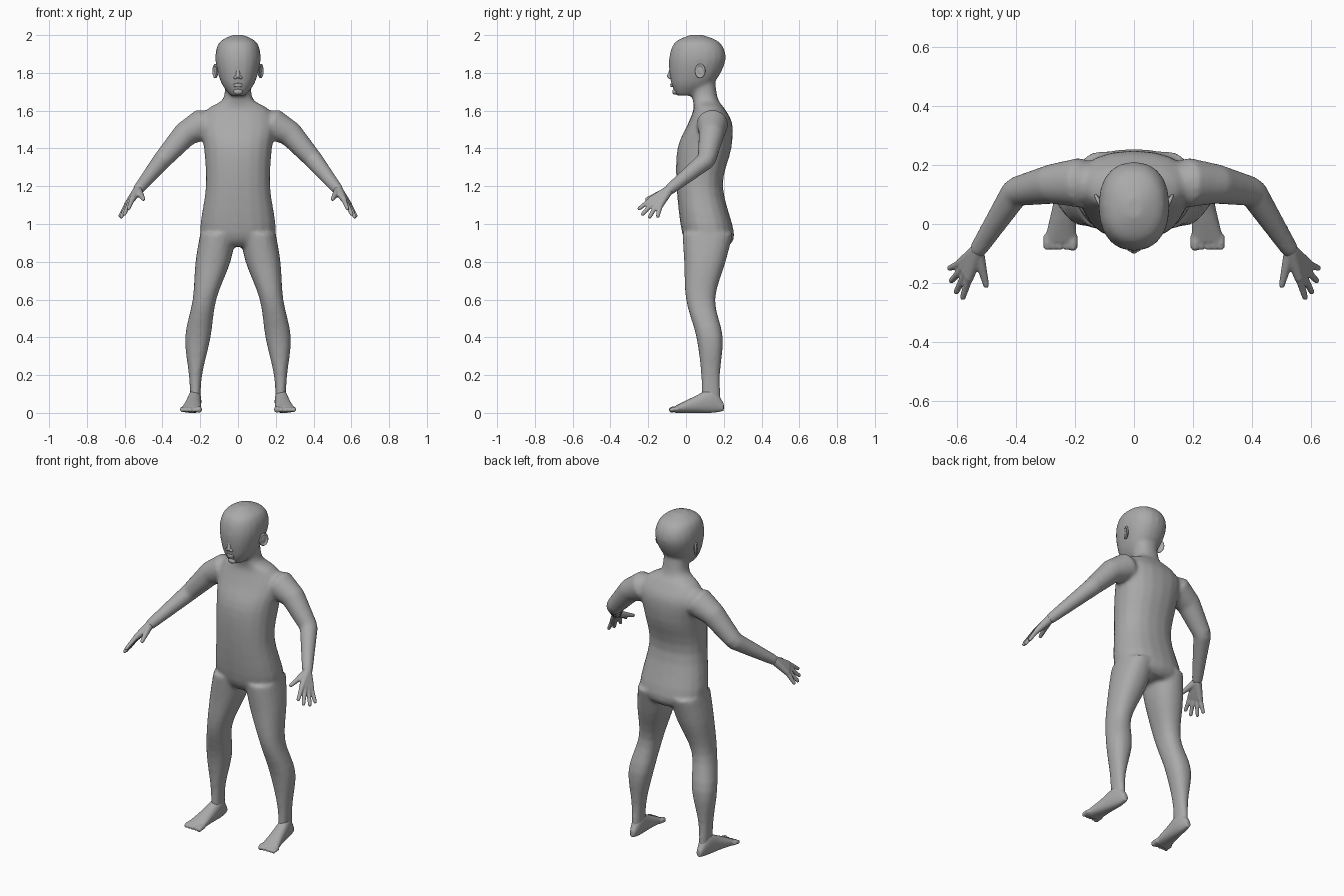
import bpy, bmesh, math
from mathutils import Vector, Matrix

cube = bpy.data.objects.get("Cube")
if cube:
    bpy.data.objects.remove(cube, do_unlink=True)

GREY = (0.4, 0.4, 0.4, 1)
clay = bpy.data.materials.new("clay grey")
clay.use_nodes = True
clay.diffuse_color = GREY
clay.node_tree.nodes["Principled BSDF"].inputs["Base Color"].default_value = GREY
SIDES = 20
STEPS = 4


def skin(bm, loops):
    """Bridge matching loops of points and cap both ends."""
    rings = [[bm.verts.new(point) for point in loop] for loop in loops]
    for lower, upper in zip(rings, rings[1:]):
        for i in range(len(lower)):
            j = (i + 1) % len(lower)
            bm.faces.new((lower[i], lower[j], upper[j], upper[i]))
    bm.faces.new(rings[0][::-1])
    bm.faces.new(rings[-1])


def circle(sides):
    """Cosine and sine around one turn."""
    for i in range(sides):
        angle = math.tau * i / sides
        yield math.cos(angle), math.sin(angle)


def section(at, inner, outer, front, back):
    return Vector((at, inner, outer, front, back))


def even(height, half, front, back):
    """Section centred on the middle of the figure."""
    return section(height, -half, half, front, back)


def blend(keys):
    """Smooth curve through the key sections."""
    padded = [keys[0], *keys, keys[-1]]
    for a, b, c, d in zip(padded, padded[1:], padded[2:], padded[3:]):
        for step in range(STEPS):
            t = step / STEPS
            bend = (c - a) * t + (a * 2 - b * 5 + c * 4 - d) * t**2 + (b * 3 - a - c * 3 + d) * t**3
            yield b + bend / 2
    yield keys[-1]


def loft(bm, keys, side=1, lengthwise=False):
    """Rounded sections stacked upward, or along the foot if lengthwise."""
    loops = []
    for at, inner, outer, front, back in blend(keys):
        loop = []
        for c, s in circle(SIDES):
            c, s = (math.copysign(abs(value) ** 0.88, value) for value in (c, s))
            x = side * (inner + outer + (outer - inner) * c) / 2
            other = (front + back + (back - front) * s) / 2
            loop.append((x, at, other) if lengthwise else (x, other, at))
        loops.append(loop)
    skin(bm, loops)


def tube(bm, path, start, end, side=1, up=Vector((0, 0, 1))):
    """Tapering round tube along a path, with rounded ends."""
    points = [Vector((side * x, y, z)) for x, y, z in path]
    radii = [start + (end - start) * i / (len(points) - 1) for i in range(len(points))]
    head_cap = points[0] + (points[0] - points[1]).normalized() * start * 0.6
    tail_cap = points[-1] + (points[-1] - points[-2]).normalized() * end * 0.6
    points = [head_cap, *points, tail_cap]
    radii = [start * 0.6, *radii, end * 0.6]
    loops = []
    for i, (point, radius) in enumerate(zip(points, radii)):
        along = points[min(i + 1, len(points) - 1)] - points[max(i - 1, 0)]
        u = along.cross(up).normalized()
        v = along.cross(u).normalized()
        loops.append([point + (u * c + v * s) * radius for c, s in circle(SIDES)])
    skin(bm, loops)


def blob(bm, centre, size, turn=0):
    """Ellipsoid turned about the vertical."""
    place = Matrix.Translation(centre) @ Matrix.Rotation(turn, 4, "Z")
    bmesh.ops.create_uvsphere(bm, u_segments=SIDES, v_segments=SIDES // 2, radius=1,
                              matrix=place @ Matrix.Diagonal((*size, 1)))


def finish(bm, name, voxel, smooth):
    """Fuse overlapping volumes into one smooth skin."""
    bmesh.ops.recalc_face_normals(bm, faces=bm.faces)
    mesh = bpy.data.meshes.new(name)
    bm.to_mesh(mesh)
    bm.free()
    mesh.materials.append(clay)
    obj = bpy.data.objects.new(name, mesh)
    bpy.context.collection.objects.link(obj)
    fuse = obj.modifiers.new("fuse", "REMESH")
    fuse.mode = "VOXEL"
    fuse.voxel_size = voxel
    fuse.use_smooth_shade = True
    soften = obj.modifiers.new("soften", "SMOOTH")
    soften.factor = 0.5
    soften.iterations = smooth


# Torso, head and leg sections
torso = [even(height=0.88, half=0.12, front=0.03, back=0.22),
         even(height=0.95, half=0.2, front=-0.02, back=0.255),
         even(height=1.2, half=0.17, front=-0.05, back=0.195),
         even(height=1.4, half=0.18, front=-0.045, back=0.24),
         even(height=1.53, half=0.2, front=0.01, back=0.245),
         even(height=1.61, half=0.16, front=0.04, back=0.205),
         even(height=1.66, half=0.08, front=0.035, back=0.17),
         even(height=1.75, half=0.07, front=0.02, back=0.155)]
head = [even(height=1.68, half=0.04, front=-0.05, back=0.04),
        even(height=1.75, half=0.09, front=-0.08, back=0.15),
        even(height=1.87, half=0.12, front=-0.09, back=0.21),
        even(height=1.96, half=0.1, front=-0.06, back=0.18),
        even(height=2, half=0.03, front=0.02, back=0.09)]
leg = [section(at=0.95, inner=0.01, outer=0.2, front=-0.02, back=0.25),
       section(at=0.8, inner=0.04, outer=0.225, front=-0.01, back=0.21),
       section(at=0.6, inner=0.115, outer=0.24, front=0, back=0.155),
       section(at=0.4, inner=0.145, outer=0.28, front=0.055, back=0.195),
       section(at=0.2, inner=0.19, outer=0.26, front=0.08, back=0.18),
       section(at=0.05, inner=0.2, outer=0.25, front=0.08, back=0.185)]

# Foot sections run from heel to toe; front and back are sole and top
foot_keys = [section(at=0.2, inner=0.21, outer=0.24, front=0.01, back=0.05),
             section(at=0.14, inner=0.195, outer=0.26, front=0, back=0.125),
             section(at=0.04, inner=0.195, outer=0.28, front=0, back=0.085),
             section(at=-0.06, inner=0.195, outer=0.305, front=0, back=0.035)]

shoulder, deltoid = Vector((0.18, 0.14, 1.53)), Vector((0.28, 0.135, 1.475))
elbow, wrist = Vector((0.4, 0.11, 1.34)), Vector((0.53, -0.09, 1.18))
first_knuckle, last_knuckle = Vector((0.56, -0.185, 1.13)), Vector((0.59, -0.135, 1.1))
first_tip, last_tip = Vector((0.58, -0.25, 1.08)), Vector((0.625, -0.15, 1.04))
thumb_tip = Vector((0.5, -0.21, 1.13))

body = bmesh.new()
loft(body, torso)
loft(body, head)
for side in (1, -1):
    loft(body, leg, side)
    tube(body, [shoulder, deltoid, elbow], 0.085, 0.05, side)
    tube(body, [elbow, elbow.lerp(wrist, 0.5), wrist], 0.05, 0.03, side)
finish(body, "body", voxel=0.01, smooth=8)

for side, word in ((1, "left"), (-1, "right")):
    # Hand: four palm bones with fingers, and a thumb
    hand = bmesh.new()
    for finger in range(4):
        knuckle = first_knuckle.lerp(last_knuckle, finger / 3)
        tip = first_tip.lerp(last_tip, finger / 3)
        if finger in (1, 2):
            tip += (tip - knuckle) * 0.3
        tube(hand, [wrist, wrist.lerp(knuckle, 0.5), knuckle], 0.025, 0.016, side)
        tube(hand, [knuckle, knuckle.lerp(tip, 0.5), tip], 0.014, 0.01, side)
    tube(hand, [wrist, wrist.lerp(thumb_tip, 0.5), thumb_tip], 0.022, 0.01, side)
    finish(hand, word + "_hand", voxel=0.005, smooth=3)

    # Foot with five toes
    foot = bmesh.new()
    loft(foot, foot_keys, side, lengthwise=True)
    for toe in range(5):
        x = 0.207 + 0.022 * toe
        radius = 0.012 if toe else 0.016
        tube(foot, [(x, -0.04, 0.02), (x, -0.065, 0.02), (x, -0.08, 0.015)], radius, radius, side)
    finish(foot, word + "_foot", voxel=0.006, smooth=3)

    # Ear: raised rim around a flat bowl
    ear = bmesh.new()
    rim = [(0.12 + 0.01 * c, 0.075 + 0.022 * c, 1.81 + 0.033 * s) for c, s in circle(SIDES)]
    tube(ear, [*rim, rim[0]], 0.006, 0.006, side, up=Vector((1, 0, 0)))
    blob(ear, (side * 0.115, 0.075, 1.81), (0.008, 0.02, 0.03), side * -0.4)
    finish(ear, word + "_ear", voxel=0.003, smooth=3)

    # Eye: almond ball between two lids
    eye = bmesh.new()
    blob(eye, (side * 0.044, -0.066, 1.82), (0.019, 0.012, 0.009), side * 0.3)
    for lift in (0.009, -0.009):
        lid = [(0.044 + 0.02 * t, -0.075 + 0.007 * t + 0.005 * t * t, 1.82 + lift * (1 - t * t))
               for t in (-1, -0.5, 0, 0.5, 1)]
        tube(eye, lid, 0.003, 0.003, side)
    finish(eye, word + "_eye", voxel=0.002, smooth=2)

# Face: nose bridge, tip and wings, then lips and chin
face = bmesh.new()
tube(face, [(0, -0.076, 1.83), (0, -0.083, 1.8), (0, -0.09, 1.78)], 0.009, 0.012)
for side in (1, -1):
    blob(face, (side * 0.014, -0.082, 1.775), (0.01, 0.012, 0.009))
for height in (1.74, 1.73):
    blob(face, (0, -0.074, height), (0.025, 0.01, 0.006))
blob(face, (0, -0.058, 1.7), (0.026, 0.015, 0.016))
finish(face, "nose_and_mouth", voxel=0.003, smooth=3)
